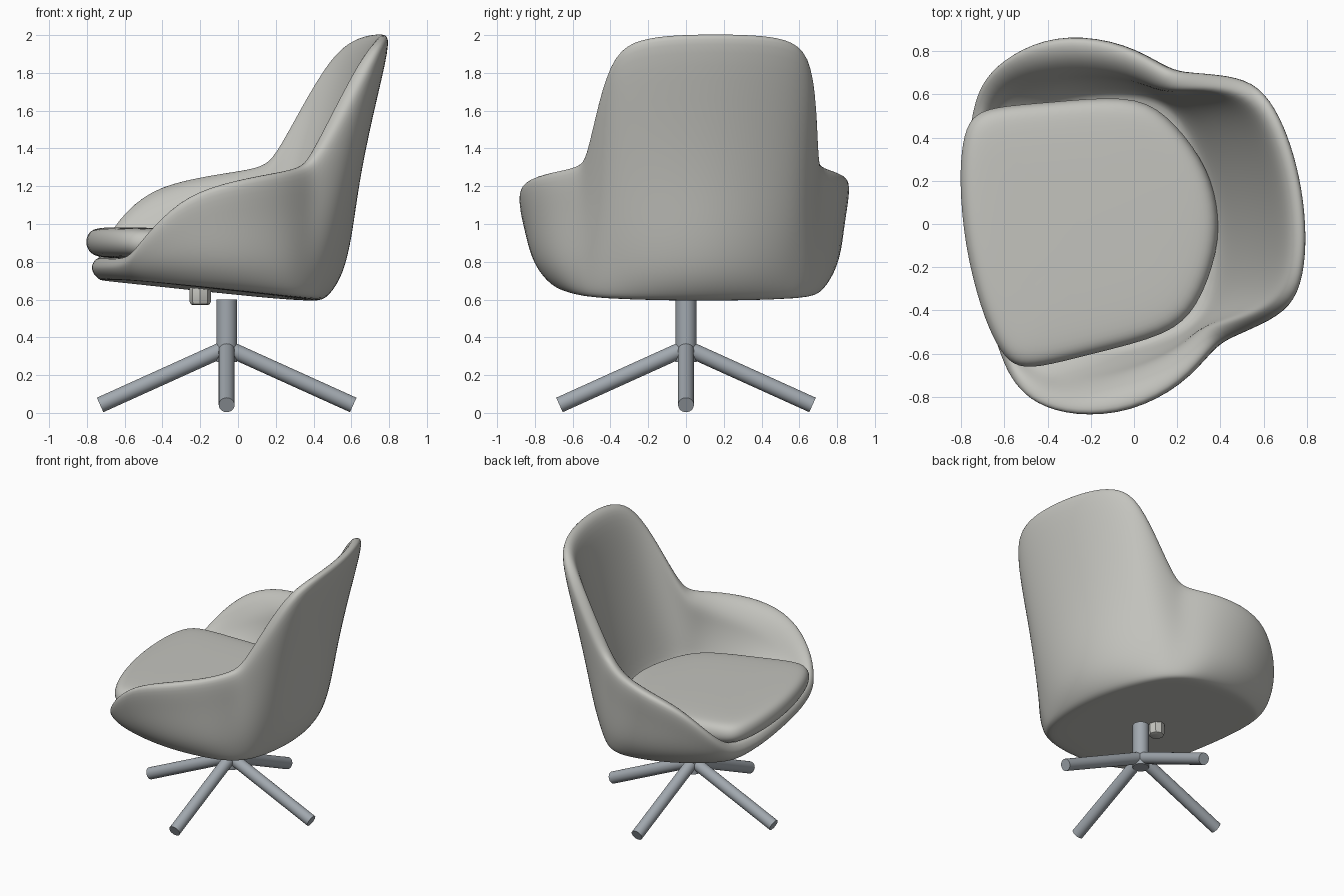
import bpy, bmesh, math
from mathutils import Vector, Matrix

if "Cube" in bpy.data.objects:
    bpy.data.objects.remove(bpy.data.objects["Cube"])


def material(name, rgb):
    m = bpy.data.materials.new(name)
    m.diffuse_color = (*rgb, 1)
    m.use_nodes = True
    m.node_tree.nodes["Principled BSDF"].inputs["Base Color"].default_value = m.diffuse_color
    return m


FABRIC = material("warm grey fabric", (0.55, 0.55, 0.515))
STEEL = material("blue grey steel", (0.36, 0.395, 0.43))

# the upholstered top is swivelled a little on its base
SWIVEL = Matrix.Translation((0, 0.03, 0)) @ Matrix.Rotation(math.radians(9.5), 4, 'Z')


def finish(bm, name, mat, subdiv=0, matrix=None):
    bmesh.ops.recalc_face_normals(bm, faces=bm.faces)
    me = bpy.data.meshes.new(name)
    bm.to_mesh(me)
    bm.free()
    ob = bpy.data.objects.new(name, me)
    bpy.context.collection.objects.link(ob)
    me.materials.append(mat)
    if matrix:
        ob.matrix_world = matrix
    if subdiv:
        for p in me.polygons:
            p.use_smooth = True
        s = ob.modifiers.new("smooth", 'SUBSURF')
        s.levels = s.render_levels = subdiv
    else:
        bpy.ops.object.select_all(action='DESELECT')
        ob.select_set(True)
        bpy.context.view_layer.objects.active = ob
        bpy.ops.object.shade_smooth_by_angle(angle=math.radians(35))
    return ob


def skin(columns, name, mat, subdiv):
    """Closed body from a ring of vertical profiles, capped at both ends."""
    bm = bmesh.new()
    cols = [[bm.verts.new(p) for p in c] for c in columns]
    n = len(cols)
    for i in range(n):
        a, b = cols[i], cols[(i + 1) % n]
        for j in range(len(a) - 1):
            bm.faces.new((a[j], b[j], b[j + 1], a[j + 1]))
    bm.faces.new([c[0] for c in cols])
    bm.faces.new([c[-1] for c in cols])
    return finish(bm, name, mat, subdiv, SWIVEL)


# shell, half the plan from front to back:
# bottom x, y, rim x, y, z, outward bulge, rim thickness
HALF = [
    (-.70, 0, -.755, 0, .815, .10, .10), (-.69, .3, -.75, .3, .815, .10, .10),
    (-.65, .51, -.715, .56, .82, .10, .10), (-.57, .585, -.68, .67, .87, .10, .11),
    (-.44, .64, -.605, .78, .99, .11, .14), (-.28, .68, -.435, .87, 1.16, .11, .19),
    (-.1, .69, -.17, .90, 1.235, .11, .21), (.1, .665, .10, .81, 1.275, .09, .17),
    (.2, .63, .265, .665, 1.30, .06, .12), (.27, .58, .335, .63, 1.36, .04, .11),
    (.325, .52, .51, .595, 1.65, .03, .12), (.365, .44, .665, .535, 1.91, .035, .12),
    (.395, .35, .745, .40, 1.98, .06, .11), (.43, .2, .79, .21, 2.0, .09, .11),
    (.445, 0, .805, 0, 2.003, .11, .11)]


def shell_profile(bx, by, rx, ry, rz, bulge, thick):
    if ry > .5 and rx < -.3:      # far arm starts slightly further back
        rx += .045
    base, rim = Vector((bx, by, 0)), Vector((rx, ry, 0))
    out = base.normalized()
    z0 = 0.634 - 0.1 * bx
    zr = rz - 0.035
    pts = [base * 0.75 + Vector((0, 0, z0 + 0.02 * bx)), base * 0.96 + Vector((0, 0, z0))]
    # bulging outer wall
    for t in (0.02, .1, .25, .45, .7, 1):
        h = t * (zr - z0)
        g = h / .25 * math.exp(1 - h / .25) * (1 - t)
        p = base.lerp(rim, t) + out * (bulge * g)
        pts.append(Vector((p.x, p.y, z0 + h)))
    # thick rolled rim
    floor = base * 0.86
    if bx < 0:
        floor.x *= .9
    d = (floor - rim).normalized()
    pts.append(rim + d * 0.025 + Vector((0, 0, rz + 0.006)))
    pts.append(rim + d * (thick * .6) + Vector((0, 0, rz - .1 * (thick - .1))))
    inner = rim + d * thick + Vector((0, 0, rz - thick * .5))
    pts.append(inner)
    # inner wall down to the floor
    floor.z = min(rz - 0.07, 0.82)
    for t in (.25, .5, .75, 1):
        pts.append(inner.lerp(floor, t) + out * (.012 * math.sin(math.pi * t)))
    pts.append(Vector((floor.x * .85, floor.y * .85, floor.z - .01)))
    return pts


full = HALF + [(a, -b, c, -d, *r) for a, b, c, d, *r in HALF[-2:0:-1]]
skin([shell_profile(*s) for s in full], "shell", FABRIC, 2)

# seat cushion
OUT = [(.395, 0), (.355, .22), (.22, .455), (.07, .56), (-.3, .585), (-.56, .61),
       (-.665, .58), (-.72, .48), (-.765, .3), (-.79, 0)]
outline = OUT + [(x, -y) for x, y in OUT[-2:0:-1]]
LAYERS = [(.7, .815), (.93, .825), (.99, .86), (1.015, .90),
          (1.0, .945), (.955, .975), (.85, .99), (.4, .995)]
cols = []
for x, y in outline:
    col = []
    for s, z in LAYERS:
        px = -.2 + (x + .2) * s
        col.append((px, y * s, z - 0.045 * (px + .8) * (z > .84)))
    cols.append(col)
skin(cols, "seat_cushion", FABRIC, 2)


def rod(name, a, b, r, mat, sides=24, bevel=0):
    a, b = Vector(a), Vector(b)
    bm = bmesh.new()
    m = Matrix.Translation((a + b) / 2) @ (b - a).to_track_quat('Z', 'Y').to_matrix().to_4x4()
    bmesh.ops.create_cone(bm, cap_ends=True, segments=sides, radius1=r, radius2=r,
                          depth=(b - a).length, matrix=m)
    if bevel:
        rims = [e for e in bm.edges if any(len(f.verts) > 4 for f in e.link_faces)]
        bmesh.ops.bevel(bm, geom=rims, offset=bevel, segments=2, affect='EDGES', profile=.5)
    return finish(bm, name, mat)


# swivel base: column, four sloping legs, glide knob under the seat
CX = -0.06
rod("column", (CX, 0, .27), (CX, 0, .6), .055, STEEL, 32)
for i in range(4):
    a = i * math.pi / 2
    rod(f"leg_{i + 1}", (CX, 0, .345),
        (CX + .67 * math.cos(a), .67 * math.sin(a), .042), .042, STEEL)
rod("knob", (-.2, 0, .57), (-.2, 0, .68), .056, FABRIC, 8, .018)
